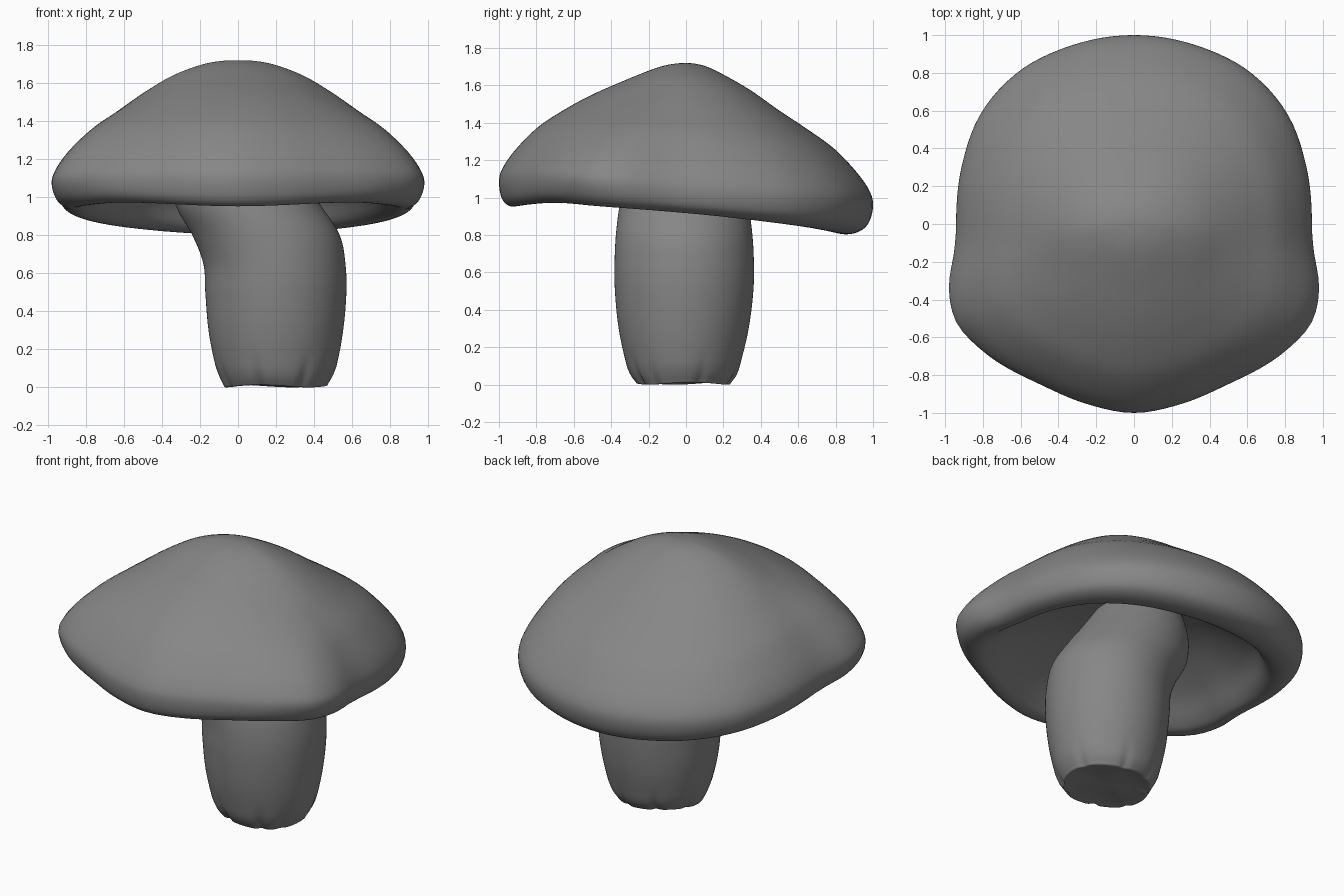
import bpy, bmesh, math
from mathutils import Vector

if "Cube" in bpy.data.objects:
    bpy.data.objects.remove(bpy.data.objects["Cube"])

grey = bpy.data.materials.new("dark_grey")
grey.diffuse_color = (.24, .24, .24, 1)
grey.use_nodes = True
grey.node_tree.nodes["Principled BSDF"].inputs["Base Color"].default_value = grey.diffuse_color


def spline(keys, t):
    """Smooth interpolation through sorted (position, Vector) keys."""
    i = 1
    while i < len(keys) - 3 and t > keys[i + 1][0]:
        i += 1
    (ta, a), (tb, b), (tc, c), (td, d) = keys[i - 1:i + 3]
    h = tc - tb
    u = (t - tb) / h
    m0, m1 = (c - a) * (h / (tc - ta)), (d - b) * (h / (td - tb))
    return (b * (2*u**3 - 3*u*u + 1) + m0 * (u**3 - 2*u*u + u)
            + c * (3*u*u - 2*u**3) + m1 * (u**3 - u*u))


def mirror_ends(keys):
    """Pad keys by reflecting them at both ends."""
    first, last = keys[0][0], keys[-1][0]
    return ([(2*first - keys[1][0], keys[1][1])] + keys
            + [(2*last - keys[-2][0], keys[-2][1])])


def skin(name, rings):
    """Join a stack of closed rings of equal length into a smooth object."""
    bm = bmesh.new()
    vs = [[bm.verts.new(p) for p in ring] for ring in rings]
    n = len(rings[0])
    for lo, hi in zip(vs, vs[1:]):
        for j in range(n):
            k = (j + 1) % n
            bm.faces.new((lo[j], lo[k], hi[k], hi[j]))
    bmesh.ops.remove_doubles(bm, verts=bm.verts, dist=1e-5)
    bmesh.ops.recalc_face_normals(bm, faces=bm.faces)
    me = bpy.data.meshes.new(name)
    bm.to_mesh(me)
    bm.free()
    me.shade_smooth()
    me.materials.append(grey)
    ob = bpy.data.objects.new(name, me)
    bpy.context.collection.objects.link(ob)
    return ob


# Cap: outline radius by angle from the back, blended with radial profiles
outline = mirror_ends([(a, Vector((r, 0))) for a, r in [
    (0, 1.0), (20, 1.002), (37, 1.012), (54, 1.0), (71.5, .962), (90, .942), (99, .965),
    (109.6, 1.04), (119, 1.075), (129.5, 1.048), (149, .985), (165, .985), (180, 1.0)]])

top_r = [0, .1, .2, .35, .5, .65, .8, .92, .985, 1]
profiles = {
    0: ([1.72, 1.705, 1.66, 1.575, 1.47, 1.37, 1.26, 1.13, 1.03, .95],
        [(.975, .86), (.92, .815), (.84, .805), (.77, .84)]),
    90: ([1.72, 1.715, 1.695, 1.64, 1.555, 1.455, 1.345, 1.21, 1.105, 1.03],
         [(.98, .96), (.93, .925), (.87, .92), (.81, .96)]),
    119: ([1.72, 1.713, 1.69, 1.63, 1.545, 1.46, 1.365, 1.25, 1.15, 1.085],
          [(.98, 1.01), (.94, .965), (.88, .955), (.82, .99)]),
    139: ([1.72, 1.711, 1.685, 1.622, 1.55, 1.467, 1.37, 1.25, 1.155, 1.09],
          [(.985, 1.02), (.945, .98), (.89, .975), (.83, 1.01)]),
    180: ([1.72, 1.71, 1.68, 1.62, 1.555, 1.475, 1.375, 1.25, 1.15, 1.08],
          [(.985, .995), (.945, .955), (.89, .96), (.83, 1.0)]),
}
full = {}
for ang, (zs, lip) in profiles.items():
    z_in = lip[-1][1]
    rise = 1.27 - z_in
    inner = [(.7, z_in + rise * .35), (.48, z_in + rise * .74),
             (.24, z_in + rise * .94), (0, 1.27)]
    full[ang] = list(zip(top_r, zs)) + lip + inner
count = len(full[0])
columns = [mirror_ends([(a, Vector(p[i])) for a, p in full.items()]) for i in range(count)]

SEG, STEPS = 112, 4
cap_lines = []
for j in range(SEG):
    deg = 360 * j / SEG
    fold = deg if deg <= 180 else 360 - deg
    radius = spline(outline, fold).x
    pts = [(i, spline(columns[i], fold)) for i in range(count)]
    flip = lambda p: Vector((-p.x, p.y))
    pts = [(-1, flip(pts[1][1]))] + pts + [(count, flip(pts[-2][1]))]
    s, c = math.sin(math.radians(deg)), math.cos(math.radians(deg))
    line = []
    for k in range((count - 1) * STEPS + 1):
        p = spline(pts, k / STEPS)
        # the outline's corners fade towards a round crown
        r = p.x * (.98 + (radius - .98) * min(1, p.x) ** 2)
        line.append((r * s, r * c, p.y))
    cap_lines.append(line)
skin("mushroom_cap", list(zip(*cap_lines)))

# Stem: leaning elliptical sections (z, left, right, front, back)
sections = [(-.1, -.01, .44, -.19, .17), (0, -.07, .47, -.265, .235), (.05, -.095, .495, -.298, .27),
            (.12, -.12, .52, -.322, .293), (.3, -.155, .553, -.36, .335), (.5, -.172, .57, -.38, .36),
            (.65, -.182, .565, -.382, .363), (.8, -.24, .535, -.375, .355), (.95, -.325, .44, -.357, .335),
            (1.1, -.345, .33, -.33, .3), (1.25, -.31, .23, -.28, .25), (1.4, -.26, .16, -.21, .18)]
keys = [(s[0], Vector(s[1:])) for s in sections]
grooves = [(20, .05), (75, .05), (118, .07), (160, .05), (205, .05), (250, .09), (300, .08), (325, .04)]


def stem_ring(z, scale=1.0, lift=0.0):
    x0, x1, y0, y1 = spline(keys, z)
    fade = max(0, 1 - z / .22) ** 1.8
    ring = []
    for j in range(SEG):
        a = 2 * math.pi * j / SEG
        f = scale
        for g, depth in grooves:
            d = (math.degrees(a) - g + 180) % 360 - 180
            f -= scale * depth * fade * math.exp(-(d / 5) ** 2)
        wave = .006 * (1 + math.sin(3 * a + 1)) * max(0, 1 - z / .1)
        ring.append(((x0 + x1) / 2 + (x1 - x0) / 2 * f * math.cos(a),
                     (y0 + y1) / 2 + (y1 - y0) / 2 * f * math.sin(a), z + lift + wave))
    return ring


def end_point(z, lift):
    x0, x1, y0, y1 = spline(keys, z)
    return [((x0 + x1) / 2, (y0 + y1) / 2, z + lift)] * SEG


rings = [end_point(0, .02)]
rings += [stem_ring(0, s, l) for s, l in [(.5, .012), (.85, .008), (.95, .002)]]
rings += [stem_ring(1.25 * (k / 48) ** 1.3) for k in range(49)]
rings.append(end_point(1.25, 0))
skin("mushroom_stem", rings)
